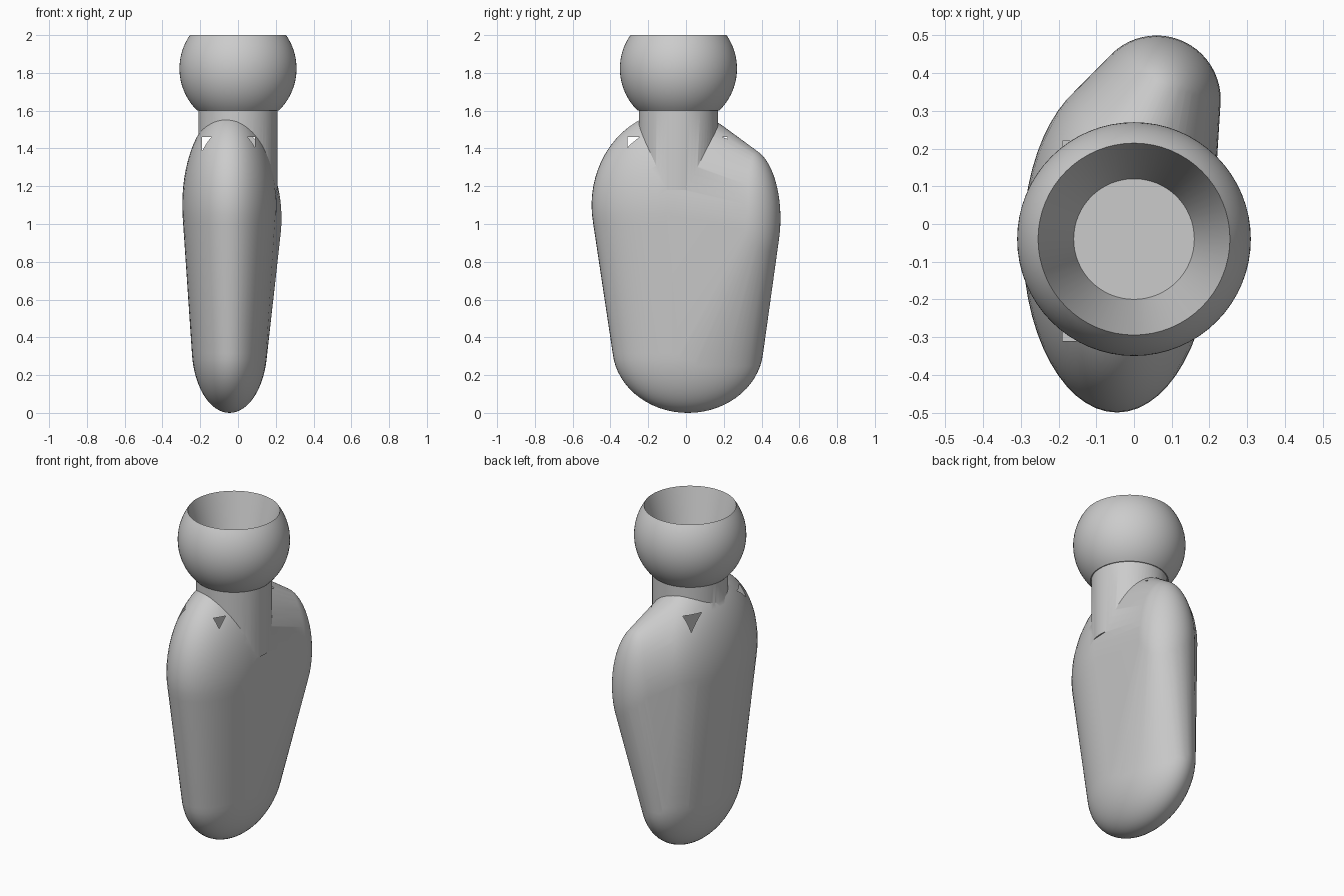
import bpy, bmesh, math
from mathutils import Matrix, Vector

cube = bpy.data.objects.get("Cube")
if cube:
    bpy.data.objects.remove(cube, do_unlink=True)

grey = bpy.data.materials.new("plain grey")
grey.use_nodes = True
grey.diffuse_color = (0.6, 0.6, 0.6, 1)
grey.node_tree.nodes["Principled BSDF"].inputs["Base Color"].default_value = (0.6, 0.6, 0.6, 1)

AXIS_Y = -0.04


def make_object(name, bm):
    bmesh.ops.recalc_face_normals(bm, faces=bm.faces)
    mesh = bpy.data.meshes.new(name)
    bm.to_mesh(mesh)
    bm.free()
    mesh.materials.append(grey)
    obj = bpy.data.objects.new(name, mesh)
    bpy.context.collection.objects.link(obj)
    return obj


def activate(obj):
    bpy.ops.object.select_all(action='DESELECT')
    obj.select_set(True)
    bpy.context.view_layer.objects.active = obj


def smooth(obj, angle):
    activate(obj)
    bpy.ops.object.shade_smooth_by_angle(angle=math.radians(angle))


def combine(obj, other, operation):
    mod = obj.modifiers.new(operation.lower(), 'BOOLEAN')
    mod.operation, mod.object, mod.solver = operation, other, 'EXACT'
    activate(obj)
    bpy.ops.object.modifier_apply(modifier=mod.name)
    bpy.data.objects.remove(other, do_unlink=True)


# Body: one taut skin wrapped round three ellipsoids (centre, radii)
lobes = [
    ((-0.045, -0.05, 1.10), (0.25, 0.45, 0.50)),
    ((0.06, 0.33, 1.03), (0.17, 0.17, 0.37)),
    ((-0.045, 0.01, 0.35), (0.20, 0.40, 0.35)),
]
bm = bmesh.new()
for centre, radii in lobes:
    bmesh.ops.create_uvsphere(
        bm, u_segments=56, v_segments=32, radius=1,
        matrix=Matrix.Translation(centre) @ Matrix.Diagonal((*radii, 1)))
bmesh.ops.delete(bm, geom=bm.faces[:] + bm.edges[:], context='EDGES_FACES')
hull = bmesh.ops.convex_hull(bm, input=bm.verts[:])
inner = [v for v in bm.verts if not v.link_faces]
bmesh.ops.delete(bm, geom=inner, context='VERTS')
body = make_object("body", bm)

# Neck: plain cylinder sunk into the body
bm = bmesh.new()
bmesh.ops.create_cone(bm, cap_ends=True, segments=64, radius1=0.21, radius2=0.21,
                      depth=0.43, matrix=Matrix.Translation((0, AXIS_Y, 1.395)))
combine(body, make_object("neck", bm), 'UNION')

# Inner cavity: a box whose upper corners break through the shoulders
bm = bmesh.new()
bmesh.ops.create_cube(bm, size=1, matrix=Matrix.Translation((-0.05, -0.045, 1.23))
                      @ Matrix.Diagonal((0.28, 0.53, 0.46, 1)))
combine(body, make_object("cavity", bm), 'DIFFERENCE')
smooth(body, 30)

# Bowl: truncated sphere with a tapering hollow and flat floor
radius, mid_z, steps = 0.31, 1.823, 24
low = math.asin((1.6 - mid_z) / radius)
high = math.asin((2.0 - mid_z) / radius)
profile = [(0, 1.6)]
for i in range(steps + 1):
    a = low + (high - low) * i / steps
    profile.append((radius * math.cos(a), mid_z + radius * math.sin(a)))
profile += [(0.16, 1.66), (0, 1.66)]
bm = bmesh.new()
verts = [bm.verts.new((r, AXIS_Y, z)) for r, z in profile]
edges = [bm.edges.new(pair) for pair in zip(verts, verts[1:])]
bmesh.ops.spin(bm, geom=verts + edges, cent=Vector((0, AXIS_Y, 0)), axis=(0, 0, 1),
               angle=math.tau, steps=64)
bmesh.ops.remove_doubles(bm, verts=bm.verts, dist=0.0005)
bowl = make_object("bowl", bm)
smooth(bowl, 35)
